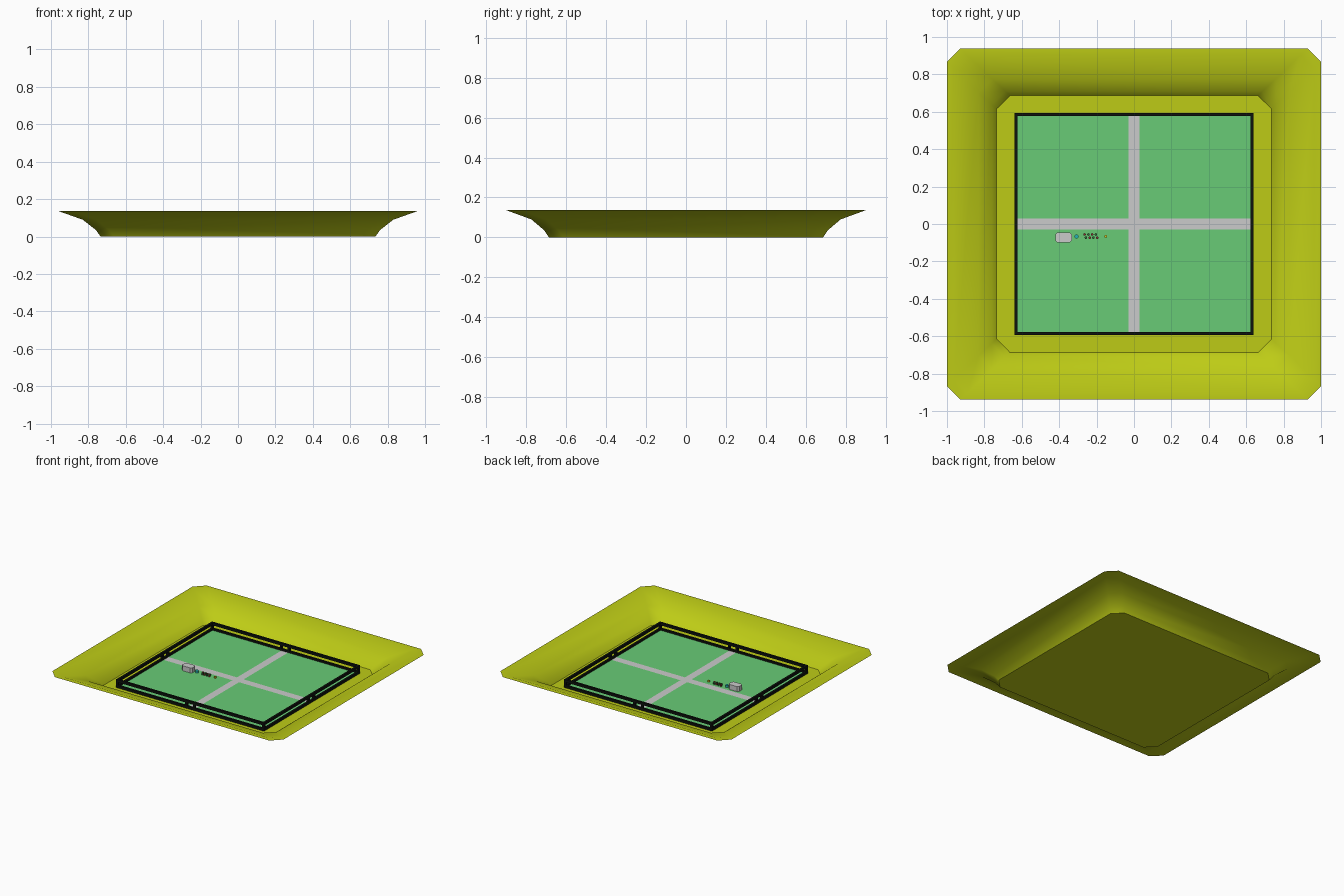
import bpy, bmesh
from math import radians

if "Cube" in bpy.data.objects:
    bpy.data.objects.remove(bpy.data.objects["Cube"])


def material(name, rgb):
    m = bpy.data.materials.new(name)
    m.diffuse_color = (*rgb, 1)
    m.use_nodes = True
    m.node_tree.nodes["Principled BSDF"].inputs["Base Color"].default_value = m.diffuse_color
    return m


OLIVE = material("olive", (0.51, 0.6, 0.008))
GREEN = material("green", (0.14, 0.6, 0.18))
BLACK = material("black", (0.004, 0.006, 0.004))
TEAL = material("teal", (0.02, 0.45, 0.45))
RED = material("dark_red", (0.25, 0.03, 0.03))
DARK = material("dark_green", (0.03, 0.15, 0.04))
YELLOW = material("yellow", (0.7, 0.6, 0.02))


def finish(name, bm, mat=None, smooth=None):
    bmesh.ops.recalc_face_normals(bm, faces=bm.faces)
    me = bpy.data.meshes.new(name)
    bm.to_mesh(me)
    bm.free()
    ob = bpy.data.objects.new(name, me)
    bpy.context.collection.objects.link(ob)
    if mat:
        me.materials.append(mat)
    if smooth:
        bpy.ops.object.select_all(action='DESELECT')
        ob.select_set(True)
        bpy.context.view_layer.objects.active = ob
        bpy.ops.object.shade_smooth_by_angle(angle=radians(smooth))
    return ob


def add_box(bm, x0, x1, y0, y1, z0, z1):
    vs = bmesh.ops.create_cube(bm, size=1)["verts"]
    for v in vs:
        v.co.x = x1 if v.co.x > 0 else x0
        v.co.y = y1 if v.co.y > 0 else y0
        v.co.z = z1 if v.co.z > 0 else z0
    return vs


def boxes(name, dims, mat=None):
    bm = bmesh.new()
    for d in dims:
        add_box(bm, *d)
    return finish(name, bm, mat)


# Flared tray: chamfered rectangles lofted along the wall profile (x, y, z)
profile = [(0.735, 0.687, 0), (0.76, 0.71, 0.035), (0.83, 0.775, 0.09),
           (0.963, 0.903, 0.137), (1.0, 0.938, 0.137)]
C = 0.072
bm = bmesh.new()
rings = []
for x, y, z in profile:
    pts = [(x, C - y), (x, y - C), (x - C, y), (C - x, y),
           (-x, y - C), (-x, C - y), (C - x, -y), (x - C, -y)]
    rings.append([bm.verts.new((px, py, z)) for px, py in pts])
bm.faces.new(rings[0])
for a, b in zip(rings, rings[1:]):
    for i in range(8):
        j = (i + 1) % 8
        bm.faces.new((a[i], a[j], b[j], b[i]))
tray = finish("tray", bm, OLIVE, 45)
if tray.data.polygons[0].normal.z < 0:
    tray.data.flip_normals()

# Court: four green fields split by a grey cross
X, Y, L, Z0, Z1 = 0.627, 0.58, 0.029, 0.001, 0.006
xs, ys = [(-X, -L), (L, X)], [(-Y, -L), (L, Y)]
boxes("green_fields", [(*a, *b, Z0, Z1) for a in xs for b in ys], GREEN)
boxes("cross_lanes", [(-L, L, -Y, Y, Z0, Z1), (-X, -L, -L, L, Z0, Z1),
                      (L, X, -L, L, Z0, Z1)])

# Fence: bottom and top rails, corner posts, paired posts at the lanes
OX, OY, T, H, R = 0.64, 0.593, 0.016, 0.065, 0.02
rails = []
for z0, z1 in ((0.001, R), (H - R, H)):
    for s in (-1, 1):
        cy, cx = s * (OY - T / 2), s * (OX - T / 2)
        rails.append((-OX, OX, cy - T / 2, cy + T / 2, z0, z1))
        rails.append((cx - T / 2, cx + T / 2, T - OY, OY - T, z0, z1))
boxes("fence_rails", rails, BLACK)
posts = []
for s in (-1, 1):
    for t in (-1, 1):
        ex, ey = s * (OX - T / 2), t * (OY - T / 2)
        for cx, cy in ((ex, ey), (ex, t * 0.034), (s * 0.034, ey)):
            posts.append((cx - T / 2, cx + T / 2, cy - T / 2, cy + T / 2, R, H - R))
boxes("fence_posts", posts, BLACK)

# Grey block with clipped corners
bm = bmesh.new()
add_box(bm, -0.421, -0.332, -0.1, -0.045, Z1, 0.045)
bmesh.ops.bevel(bm, geom=[e for e in bm.edges
                          if abs(e.verts[0].co.z - e.verts[1].co.z) > 0.01],
                offset=0.012, segments=1, affect='EDGES')
finish("grey_block", bm)


# Small round markers in a row beside the block
def marker(name, x, y, r, h, mat):
    bm = bmesh.new()
    bmesh.ops.create_cone(bm, cap_ends=True, segments=12, radius1=r, radius2=r, depth=h)
    bmesh.ops.translate(bm, verts=bm.verts, vec=(x, y, Z1 + h / 2))
    finish(name, bm, mat, 40)


marker("teal_marker", -0.307, -0.067, 0.011, 0.018, TEAL)
for i in range(4):
    marker(f"back_marker_{i}", -0.264 + i * 0.02, -0.056, 0.007, 0.012, DARK if i % 2 else RED)
    marker(f"front_marker_{i}", -0.257 + i * 0.02, -0.073, 0.007, 0.012, RED if i % 2 else DARK)
marker("yellow_marker", -0.151, -0.066, 0.008, 0.012, YELLOW)
